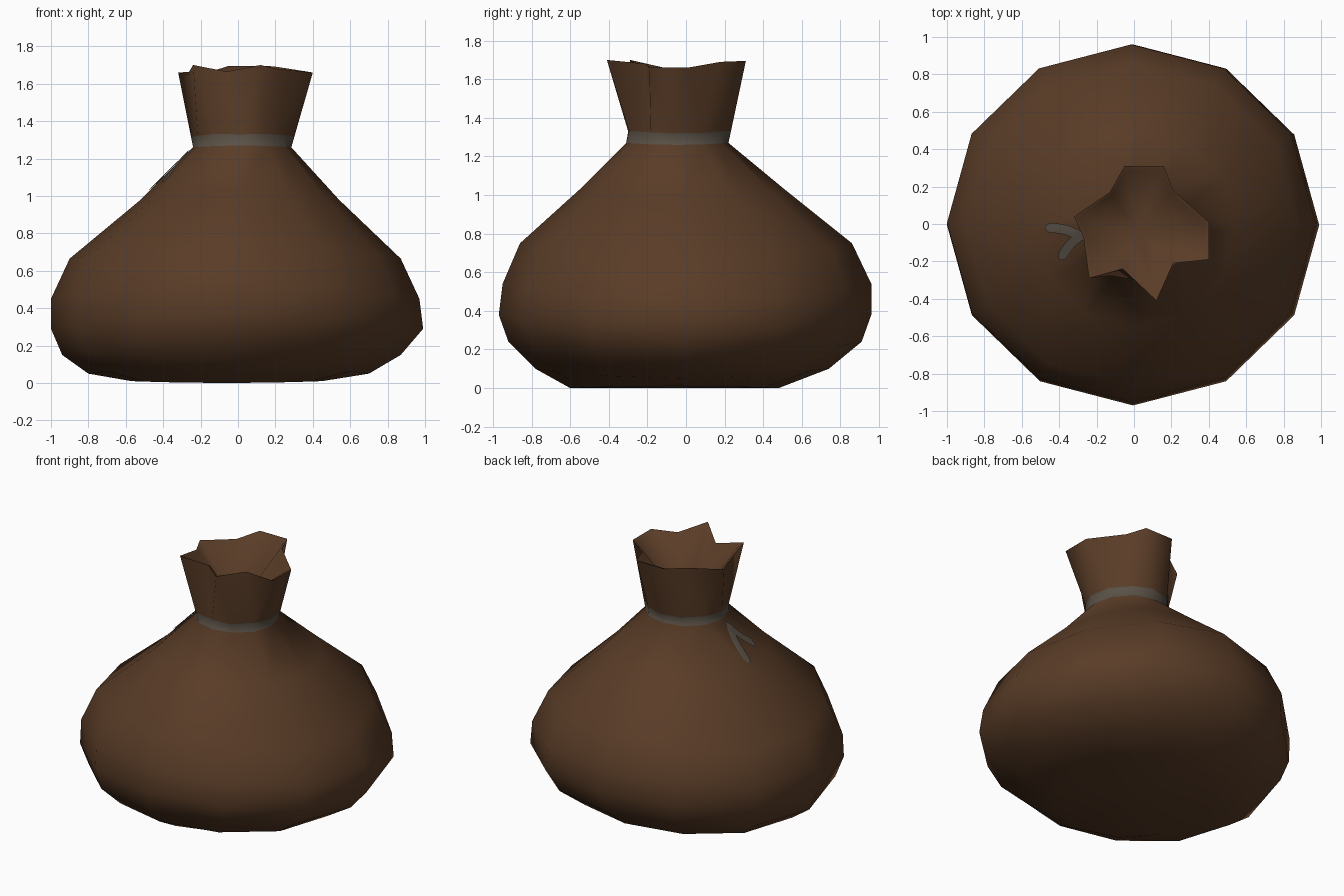
import bpy, bmesh, math
from mathutils import Vector
from mathutils.bvhtree import BVHTree

if "Cube" in bpy.data.objects:
    bpy.data.objects.remove(bpy.data.objects["Cube"], do_unlink=True)


def material(name, rgb):
    m = bpy.data.materials.new(name)
    m.use_nodes = True
    m.diffuse_color = (*rgb, 1)
    m.node_tree.nodes["Principled BSDF"].inputs["Base Color"].default_value = (*rgb, 1)
    return m


brown = material("brown cloth", (0.100, 0.045, 0.020))
grey = material("grey cord", (0.100, 0.082, 0.062))
SIDES = 12


def ring(xmin, xmax, ymin, ymax, z_side, z_front):
    """Oval ring whose front and back may sit higher than its sides."""
    pts = []
    for i in range(SIDES):
        c, s = math.cos(math.tau * i / SIDES), math.sin(math.tau * i / SIDES)
        pts.append(Vector(((xmin + xmax) / 2 + c * (xmax - xmin) / 2,
                           (ymin + ymax) / 2 + s * (ymax - ymin) / 2,
                           z_side * c * c + z_front * s * s)))
    return pts


def add_object(name, bm, mats, angle):
    me = bpy.data.meshes.new(name)
    bm.to_mesh(me)
    for m in mats:
        me.materials.append(m)
    for p in me.polygons:
        p.use_smooth = True
    me.set_sharp_from_angle(angle=math.radians(angle))
    ob = bpy.data.objects.new(name, me)
    bpy.context.collection.objects.link(ob)
    return ob


# Belly profile, from the base up to the tied neck
belly = [ring(*r) for r in (
    (-.57, .45, -.60, .48, .01, .00),
    (-.80, .70, -.78, .74, .05, .10),
    (-.94, .87, -.92, .91, .15, .24),
    (-1.0, .99, -.97, .96, .29, .38),
    (-1.0, .97, -.95, .96, .45, .54),
    (-.90, .87, -.86, .86, .665, .75),
    (-.52, .54, -.55, .51, .98, 1.03),
    (-.24, .285, -.31, .22, 1.26, 1.27))]

# Gathered, star-shaped mouth
mouth = [Vector(p) for p in (
    (.40, -.19, 1.66), (.40, .01, 1.66), (.21, .18, 1.69), (.16, .31, 1.695),
    (-.05, .31, 1.695), (-.13, .17, 1.67), (-.32, .04, 1.66), (-.27, -.07, 1.65),
    (-.24, -.29, 1.70), (-.06, -.24, 1.665), (.12, -.41, 1.70), (.21, -.21, 1.68))]
centre = Vector((.02, -.03, 1.32))
band_top = [a.lerp(b, .15) for a, b in zip(belly[-1], mouth)]
lip = [p.lerp(Vector((centre.x, centre.y, p.z)), .06) - Vector((0, 0, .008)) for p in mouth]

# Sack: one loft, with the cord as a coloured strip at the neck
bm = bmesh.new()
rows = [[bm.verts.new(p) for p in r] for r in belly + [band_top, mouth, lip]]
for k, (low, high) in enumerate(zip(rows, rows[1:])):
    for i in range(SIDES):
        j = (i + 1) % SIDES
        f = bm.faces.new((low[i], low[j], high[j], high[i]))
        f.material_index = 1 if k == len(belly) - 1 else 0
pit = bm.verts.new(centre)
under = bm.verts.new((-.06, -.06, 0))
for i in range(SIDES):
    j = (i + 1) % SIDES
    bm.faces.new((rows[-1][i], rows[-1][j], pit))
    bm.faces.new((rows[0][j], rows[0][i], under))
bmesh.ops.triangulate(bm, faces=[f for f in bm.faces if len(f.verts) > 3])
surface = BVHTree.FromBMesh(bm)
add_object("sack", bm, (brown, grey), 75)
bm.free()


def cord_tail(name, path, width, steps=14):
    """Thin ribbon with a rounded tip, laid on the sack's shoulder."""
    a, b, c = (Vector(p) for p in path)
    bm = bmesh.new()
    previous = None
    for k in range(steps + 1):
        t = k / steps
        p = a.lerp(b, t).lerp(b.lerp(c, t), t)
        d = (b - a).lerp(c - b, t).normalized()
        half = width / 2 * math.sqrt(max(.05, 1 - max(0, (t - .88) / .12) ** 2))
        pair = []
        for side in (half, 0, -half):
            q = p + Vector((-d.y, d.x)) * side
            hit, normal, *_ = surface.ray_cast(Vector((q.x, q.y, 1.25)), Vector((0, 0, -1)))
            if hit is None:
                hit, normal = Vector((q.x, q.y, 1.24)), Vector((-.7, 0, .7))
            pair.append(bm.verts.new(hit + normal * .007))
        if previous:
            for m in (0, 1):
                bm.faces.new((previous[m], previous[m + 1], pair[m + 1], pair[m]))
        previous = pair
    bmesh.ops.recalc_face_normals(bm, faces=bm.faces)
    if sum(f.normal.z for f in bm.faces) < 0:
        bmesh.ops.reverse_faces(bm, faces=bm.faces)
    add_object(name, bm, (grey,), 60)
    bm.free()


# Loose cord ends
cord_tail("back_cord_tail", ((-.27, -.08), (-.33, -.02), (-.47, -.02)), .05)
cord_tail("front_cord_tail", ((-.27, -.06), (-.34, -.09), (-.39, -.19)), .05)
